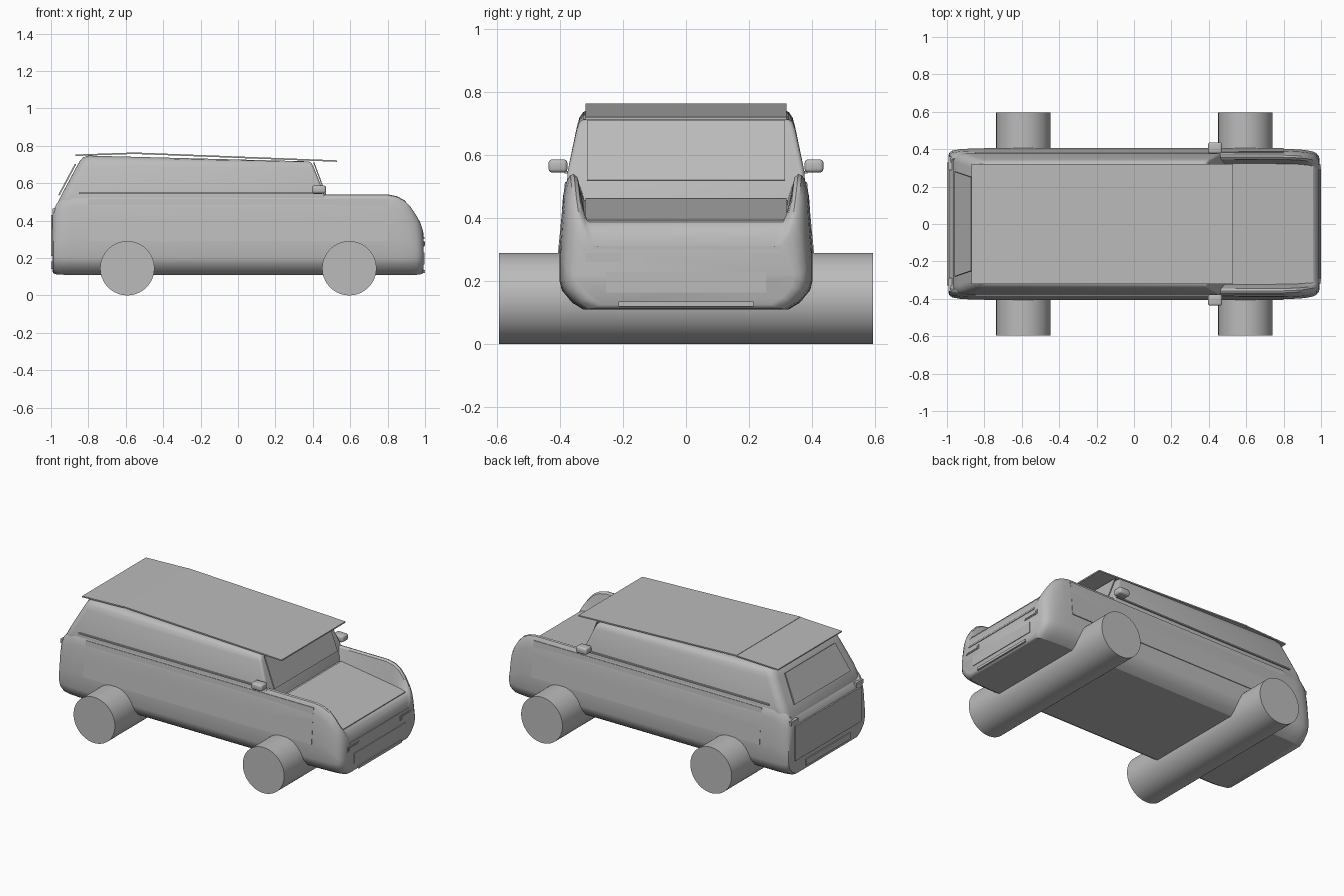
import bpy, bmesh, math
from mathutils import Vector

cube = bpy.data.objects.get("Cube")
if cube:
    bpy.data.objects.remove(cube, do_unlink=True)

grey = bpy.data.materials.new("plain_grey")
grey.use_nodes = True
grey.diffuse_color = (0.5, 0.5, 0.5, 1)
grey.node_tree.nodes["Principled BSDF"].inputs["Base Color"].default_value = (0.5, 0.5, 0.5, 1)


def finish(name, bm, smooth=True):
    bmesh.ops.recalc_face_normals(bm, faces=bm.faces)
    mesh = bpy.data.meshes.new(name)
    bm.to_mesh(mesh)
    bm.free()
    mesh.materials.append(grey)
    obj = bpy.data.objects.new(name, mesh)
    bpy.context.collection.objects.link(obj)
    if smooth:
        bpy.ops.object.select_all(action='DESELECT')
        obj.select_set(True)
        bpy.context.view_layer.objects.active = obj
        bpy.ops.object.shade_smooth_by_angle(angle=math.radians(32))
    return obj


def loft(name, rings):
    """Skin closed rings of equal length and cap both ends."""
    bm = bmesh.new()
    loops = [[bm.verts.new(p) for p in ring] for ring in rings]
    for a, b in zip(loops, loops[1:]):
        for i in range(len(a)):
            j = (i + 1) % len(a)
            bm.faces.new((a[i], a[j], b[j], b[i]))
    bm.faces.new(loops[0])
    bm.faces.new(loops[-1])
    return finish(name, bm)


def plate(name, corners, thick=0.008):
    """Thin slab, extruded from four corners against their normal."""
    pts = [Vector(c) for c in corners]
    n = (pts[1] - pts[0]).cross(pts[3] - pts[0]).normalized() * thick
    bm = bmesh.new()
    top = [bm.verts.new(p) for p in pts]
    low = [bm.verts.new(p - n) for p in pts]
    bm.faces.new(top)
    bm.faces.new(low[::-1])
    for i in range(4):
        j = (i + 1) % 4
        bm.faces.new((top[j], top[i], low[i], low[j]))
    return finish(name, bm, False)


def cross_plate(name, start, end, w0, w1=None, thick=0.008):
    """Plate spanning the width between two (x, z) points."""
    w1 = w0 if w1 is None else w1
    (x0, z0), (x1, z1) = start, end
    return plate(name, [(x0, -w0, z0), (x1, -w1, z1), (x1, w1, z1), (x0, w0, z0)], thick)


def box(name, centre, size, bevel=0.0):
    bm = bmesh.new()
    bmesh.ops.create_cube(bm, size=1)
    for v in bm.verts:
        v.co = Vector(centre) + Vector([c * s for c, s in zip(v.co, size)])
    if bevel:
        bmesh.ops.bevel(bm, geom=bm.edges[:], offset=bevel, segments=3, profile=0.5, affect='EDGES')
    return finish(name, bm, bool(bevel))


# Lower body: sections along x, with the hood sunk between two fender ridges
def body_ring(x, w, bot, top, hood):
    h = top - bot
    half = [(w - .075, bot), (w - .04, bot + .022), (w - .008, bot + .06), (w, bot + .09),
            (w, bot + .45 * h), (w - .012, top - .07), (w - .022, top - .025),
            (w - .034, top - .004), (w - .045, top), (w - .057, top - .01),
            (w - .066, top - .35 * (top - hood) - .01), (w - .08, hood)]
    return [(x, y, z) for y, z in half] + [(x, -y, z) for y, z in reversed(half)]


stations = [  # x, half width, bottom, fender top, hood height
    (-.993, .365, .13, .43, .42), (-.987, .382, .118, .455, .44), (-.97, .393, .112, .49, .47),
    (-.93, .40, .11, .525, .51), (-.88, .403, .11, .54, .53), (.44, .403, .11, .54, .465),
    (.49, .403, .11, .54, .456), (.80, .402, .11, .54, .412), (.85, .40, .11, .53, .405),
    (.89, .398, .11, .508, .40), (.925, .394, .11, .47, .394), (.955, .388, .11, .425, .389),
    (.975, .378, .112, .388, .374), (.988, .362, .118, .35, .342), (.993, .345, .125, .32, .312)]
loft("lower_body", [body_ring(*s) for s in stations])


# Cabin: rounded rectangles stacked upward, the roof falling toward the front
def cabin_ring(z, back, front, w, drop=0.0):
    ring = []
    for cx, cy, r, a0 in ((front, w, .015, 0), (back, w, .05, 90),
                          (back, -w, .05, 180), (front, -w, .015, 270)):
        sx, sy = (1 if cx == front else -1), (1 if cy > 0 else -1)
        for k in range(5):
            a = math.radians(a0 + 22.5 * k)
            x = cx - sx * r + r * math.cos(a)
            y = cy - sy * r + r * math.sin(a)
            ring.append((x, y, z - drop * (x - back)))
    return ring


loft("cabin", [cabin_ring(.44, -.975, .49, .375), cabin_ring(.49, -.967, .477, .38),
               cabin_ring(.55, -.937, .459, .376), cabin_ring(.69, -.862, .405, .347, .005),
               cabin_ring(.72, -.845, .395, .339, .012), cabin_ring(.738, -.828, .386, .327, .02),
               cabin_ring(.747, -.80, .37, .308, .026)])

# Roof panel with front visor, rear spoiler, screens and hood panel
cross_plate("roof_panel", (-.58, .765), (.53, .722), .32)
cross_plate("rear_spoiler", (-.87, .753), (-.58, .763), .32)
cross_plate("windscreen", (.473, .52), (.402, .71), .315, .315, .006)
cross_plate("rear_window", (-.865, .70), (-.953, .535), .25, .28, .008)
cross_plate("hood_panel", (.50, .462), (.957, .394), .32)

# Nose details
box("grille_slit", (.99, 0, .306), (.014, .59, .01))
box("number_panel", (.993, 0, .197), (.008, .51, .065))
box("front_lip", (.992, 0, .127), (.014, .43, .016))

# Tail details
box("tailgate_panel", (-.994, 0, .32), (.01, .66, .22))
box("rear_bumper_panel", (-.994, 0, .16), (.012, .44, .04))

# Paired parts on each side
for side, s in (("left", 1), ("right", -1)):
    box(f"{side}_headlight", (.986, s * .262, .275), (.02, .115, .03))
    box(f"{side}_headlight_lens", (.994, s * .262, .275), (.01, .095, .018))
    box(f"{side}_tail_light", (-.982, s * .325, .452), (.02, .07, .026))
    box(f"{side}_mirror", (.433, s * .407, .566), (.076, .06, .042), .012)
    box(f"{side}_shoulder_trim", (-.2, s * .381, .546), (1.30, .01, .008))
    corners = [(-.8, s * .407, .29), (.8, s * .407, .29),
               (.8, s * .385, .515), (-.8, s * .385, .515)]
    plate(f"{side}_door_panel", corners if s < 0 else corners[::-1], .006)

# Wheels: one full-width roller on each axle
for name, x in (("rear_wheels", -.592), ("front_wheels", .595)):
    bm = bmesh.new()
    bmesh.ops.create_cone(bm, cap_ends=True, segments=64, radius1=.145, radius2=.145, depth=1.19)
    for v in bm.verts:
        v.co = Vector((v.co.x + x, v.co.z, v.co.y + .145))
    finish(name, bm)
